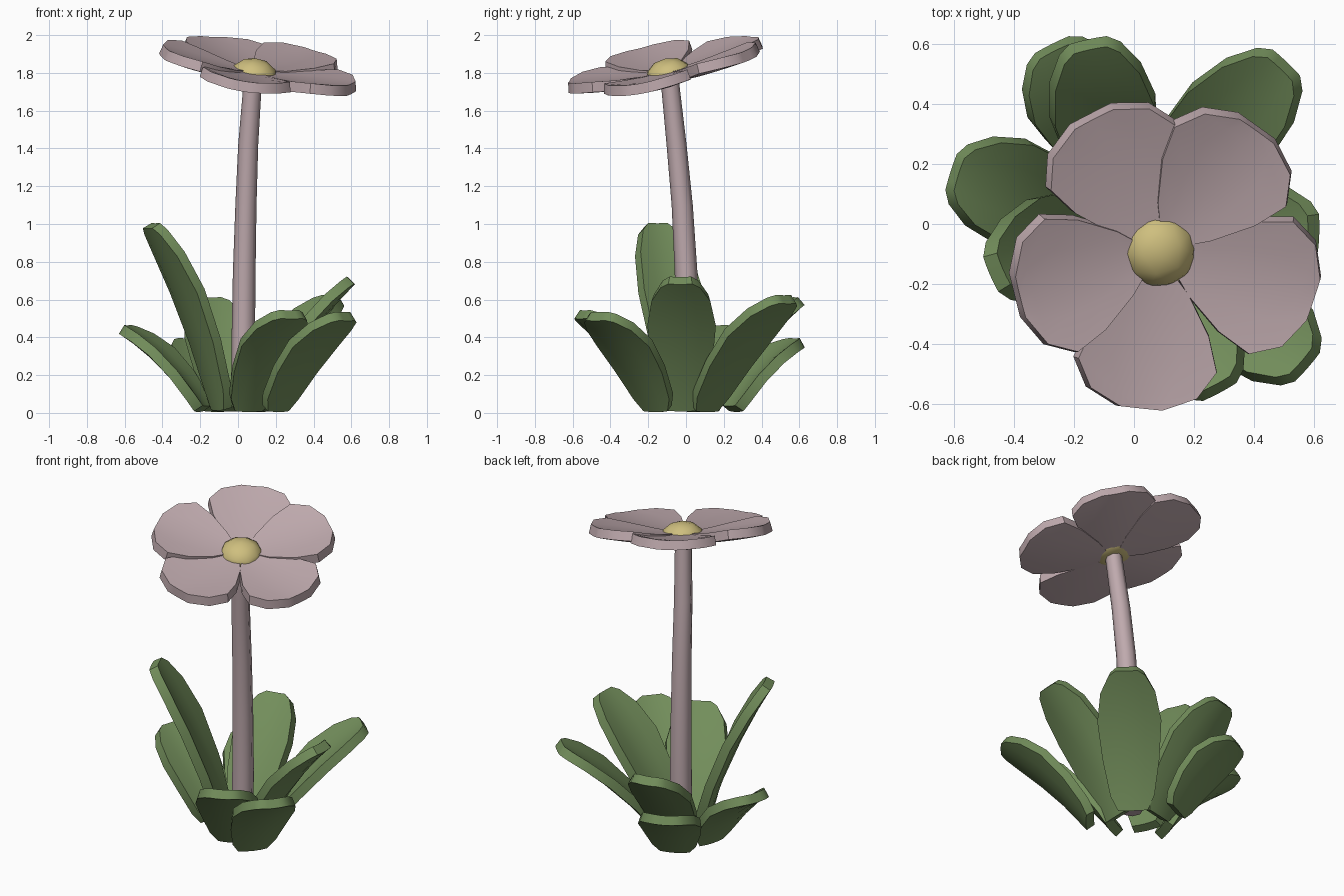
import bpy, bmesh, math
from mathutils import Vector, Matrix

cube = bpy.data.objects.get("Cube")
if cube:
    bpy.data.objects.remove(cube, do_unlink=True)


def material(name, rgb):
    m = bpy.data.materials.new(name)
    m.use_nodes = True
    m.diffuse_color = (*rgb, 1)
    m.node_tree.nodes["Principled BSDF"].inputs["Base Color"].default_value = (*rgb, 1)
    return m


pink = material("dusty_pink", (0.52, 0.40, 0.42))
green = material("leaf_green", (0.17, 0.27, 0.105))
yellow = material("pollen_yellow", (0.62, 0.52, 0.21))


def finish(name, bm, mat, angle, thick=0):
    mesh = bpy.data.meshes.new(name)
    bm.to_mesh(mesh)
    bm.free()
    mesh.materials.append(mat)
    ob = bpy.data.objects.new(name, mesh)
    bpy.context.collection.objects.link(ob)
    bpy.ops.object.select_all(action="DESELECT")
    ob.select_set(True)
    bpy.context.view_layer.objects.active = ob
    if thick:
        shell = ob.modifiers.new("thickness", "SOLIDIFY")
        shell.thickness = thick
        shell.offset = 0
        bpy.ops.object.modifier_apply(modifier=shell.name)
    bpy.ops.object.shade_smooth_by_angle(angle=math.radians(angle))


def blade(name, base, tip, up, outline, bulge, cup, thick, mat):
    """Thick curved blade from base to tip; outline is (distance, half width)."""
    base, tip = Vector(base), Vector(tip)
    along = tip - base
    side = up.cross(along).normalized()
    normal = along.cross(side).normalized()
    widest = max(w for t, w in outline)
    bm = bmesh.new()
    rows = []
    for t, w in outline:
        mid = base + along * t + normal * bulge * 4 * t * (1 - t)
        rows.append([bm.verts.new(mid + side * w * s + normal * cup * (s * w / widest) ** 2)
                     for s in (-1, -0.5, 0, 0.5, 1)])
    for a, b in zip(rows, rows[1:]):
        for i in range(len(a) - 1):
            bm.faces.new((a[i], a[i + 1], b[i + 1], b[i]))
    finish(name, bm, mat, 40, thick)


# Leaves fanning out from the ground
leaf_outline = [(0, 0.08), (0.1, 0.12), (0.35, 0.155), (0.62, 0.175),
                (0.83, 0.15), (0.96, 0.10), (1, 0.06)]
leaves = {
    "back_leaf": ((-0.05, 0.14, 0.02), (-0.15, 0.60, 0.59)),
    "low_back_leaf": ((-0.10, 0.25, 0.02), (-0.27, 0.59, 0.37)),
    "back_left_leaf": ((0.09, 0.10, 0.02), (0.50, 0.53, 0.60)),
    "right_leaf": ((-0.19, 0.04, 0.02), (-0.60, 0.17, 0.44)),
    "tall_leaf": ((-0.09, 0.0, 0.02), (-0.46, -0.16, 0.99)),
    "left_leaf": ((0.11, -0.015, 0.02), (0.60, -0.03, 0.70)),
    "front_left_leaf": ((0.20, -0.15, 0.02), (0.57, -0.47, 0.51)),
    "front_leaf": ((0.05, -0.12, 0.02), (0.28, -0.55, 0.52)),
}
for name, (base, tip) in leaves.items():
    blade(name, base, tip, Vector((0, 0, 1)), leaf_outline, 0.035, 0.03, 0.055, green)

# Leaning stem made of tapering rings
bm = bmesh.new()
rings = []
for x, y, z, r in [(0.025, 0.01, 0.08, 0.062), (0.028, 0.01, 0.4, 0.062), (0.033, 0, 0.75, 0.06),
                   (0.042, -0.02, 1.1, 0.056), (0.054, -0.05, 1.42, 0.053),
                   (0.08, -0.088, 1.78, 0.048)]:
    rings.append([bm.verts.new((x + r * math.cos(a), y + r * math.sin(a), z))
                  for a in [math.tau * i / 8 for i in range(8)]])
for a, b in zip(rings, rings[1:]):
    for i in range(8):
        j = (i + 1) % 8
        bm.faces.new((a[i], a[j], b[j], b[i]))
bm.faces.new(rings[0][::-1])
bm.faces.new(rings[-1])
finish("stem", bm, pink, 50)

# Five petals, tilted forward and to the left
heart = Vector((0.085, -0.09, 1.785))
facing = Vector((0.15, -0.216, 1)).normalized()
petal_outline = [(0.08, 0.03), (0.25, 0.115), (0.5, 0.20), (0.72, 0.24),
                 (0.9, 0.185), (1, 0.075)]
tips = {
    "front_petal": (0.02, -0.615, 1.73),
    "left_petal": (0.60, -0.25, 1.715),
    "back_left_petal": (0.41, 0.32, 1.89),
    "back_right_petal": (-0.14, 0.36, 1.965),
    "right_petal": (-0.39, -0.24, 1.905),
}
for name, tip in tips.items():
    blade(name, heart, tip, facing, petal_outline, -0.012, 0.03, 0.055, pink)

# Domed flower centre with a flattened underside
bm = bmesh.new()
bmesh.ops.create_icosphere(bm, subdivisions=2, radius=0.125)
for v in bm.verts:
    v.co.z *= 0.75 if v.co.z > 0 else 0.3
tilt = facing.to_track_quat("Z", "Y").to_matrix().to_4x4()
bm.transform(Matrix.Translation(heart) @ tilt)
finish("flower_centre", bm, yellow, 50)
